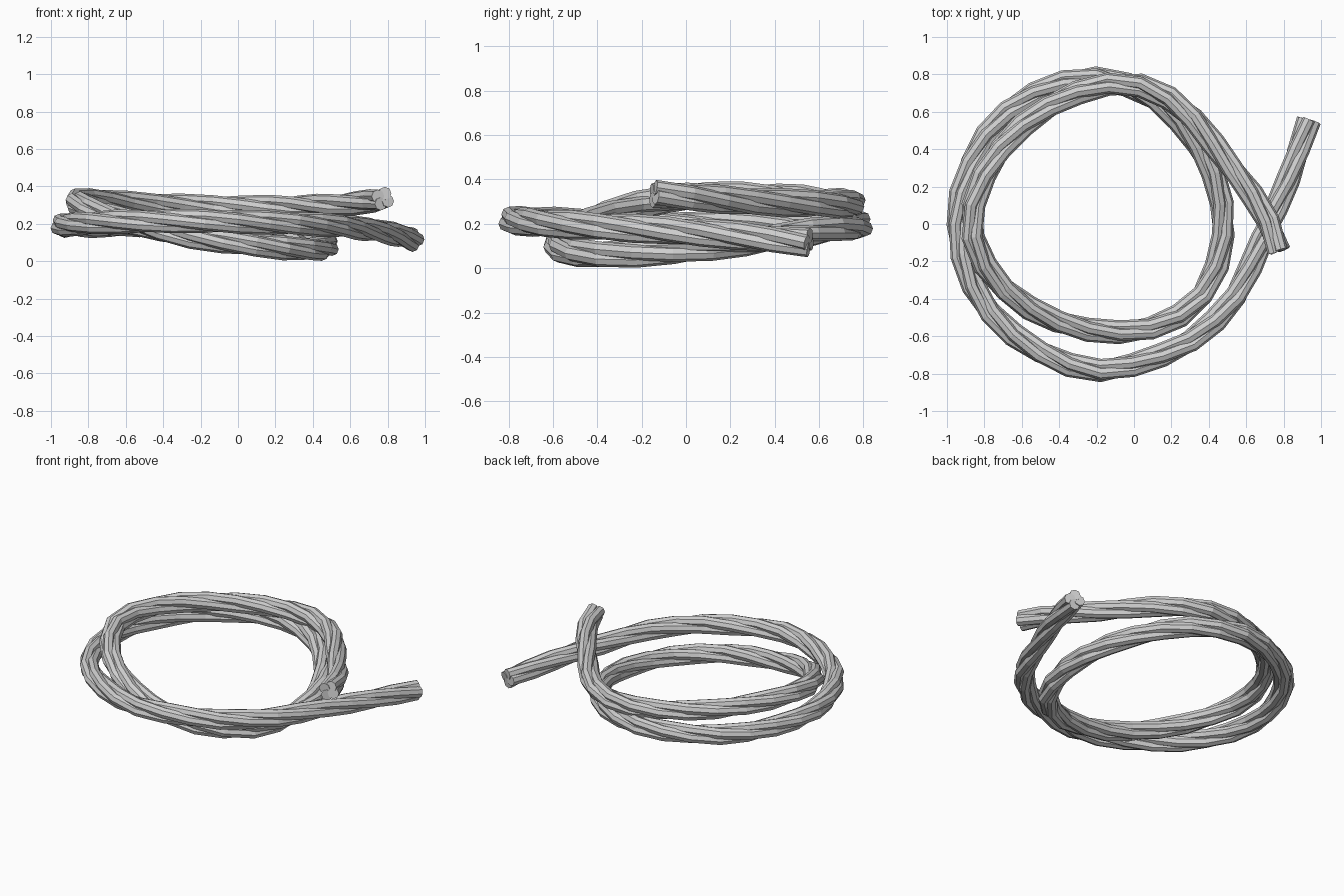
import bpy
import bmesh
from math import cos, sin, tau
from mathutils import Vector

cube = bpy.data.objects.get("Cube")
if cube:
    bpy.data.objects.remove(cube, do_unlink=True)

STRANDS = 4
SIDES = 8
STRAND_RADIUS = 0.035
LAY_RADIUS = 0.031
PITCH = -1.6
STEPS = 58
UP = Vector((0, 0, 1))

# Centre line of the coil, from the low loose end to the high loose end
PATH = [
    (.935, .555, .115), (.81, .2, .15), (.69, -.07, .17), (.57, -.34, .185),
    (.44, -.51, .195), (.2, -.68, .205), (-.24, -.78, .215), (-.69, -.555, .21),
    (-.91, -.2, .195), (-.915, .2, .19), (-.69, .59, .19), (-.27, .78, .195),
    (.11, .67, .18), (.38, .36, .13), (.48, 0, .085), (.38, -.36, .063),
    (.1, -.555, .085), (-.3, -.555, .14), (-.67, -.37, .24), (-.865, -.05, .315),
    (-.78, .3, .325), (-.5, .6, .305), (-.1, .752, .29), (.23, .645, .29),
    (.53, .29, .3), (.7, .05, .32), (.775, -.145, .335),
]


def spline(points, subdivisions=16):
    """Smooth curve through the points."""
    pts = [Vector(p) for p in points]
    pts = [2 * pts[0] - pts[1]] + pts + [2 * pts[-1] - pts[-2]]
    out = []
    for a, b, c, d in zip(pts, pts[1:], pts[2:], pts[3:]):
        for i in range(subdivisions):
            t = i / subdivisions
            out.append(b + (c - a) * t / 2
                       + (2 * a - 5 * b + 4 * c - d) * t * t / 2
                       + (3 * b - a - 3 * c + d) * t ** 3 / 2)
    return out + [pts[-2]]


def resample(points, steps):
    """Evenly spaced points along the curve, and its length."""
    dist = [0.0]
    for a, b in zip(points, points[1:]):
        dist.append(dist[-1] + (b - a).length)
    out, k = [], 0
    for i in range(steps + 1):
        target = dist[-1] * i / steps
        while k < len(points) - 2 and dist[k + 1] < target:
            k += 1
        t = (target - dist[k]) / (dist[k + 1] - dist[k])
        out.append(points[k].lerp(points[k + 1], t))
    return out, dist[-1]


def circles(points, radius, angles):
    """Rings of points around a path, kept upright along its whole length."""
    rings = []
    for i, centre in enumerate(points):
        tangent = (points[min(i + 1, STEPS)] - points[max(i - 1, 0)]).normalized()
        side = tangent.cross(UP).normalized()
        up = side.cross(tangent)
        rings.append([centre + radius * (side * cos(a) + up * sin(a)) for a in angles(i)])
    return rings


centres, length = resample(spline(PATH), STEPS)

steel = bpy.data.materials.new("grey_steel")
steel.use_nodes = True
grey = (0.62, 0.62, 0.62, 1)
steel.diffuse_color = grey
steel.node_tree.nodes["Principled BSDF"].inputs["Base Color"].default_value = grey


def make_strand(index):
    """One faceted strand wound around the centre line."""
    lay = circles(centres, LAY_RADIUS,
                  lambda i: [tau * (index / STRANDS + length * i / STEPS / PITCH)])
    hubs = [ring[0] for ring in lay]
    sections = circles(hubs, STRAND_RADIUS,
                       lambda i: [tau * s / SIDES for s in range(SIDES)])
    bm = bmesh.new()
    rings = [[bm.verts.new(p) for p in section] for section in sections]
    for lower, upper in zip(rings, rings[1:]):
        for s in range(SIDES):
            n = (s + 1) % SIDES
            bm.faces.new((lower[s], lower[n], upper[n], upper[s]))
    bm.faces.new(rings[0])
    bm.faces.new(rings[-1])
    bmesh.ops.recalc_face_normals(bm, faces=bm.faces)
    mesh = bpy.data.meshes.new(f"rope_strand_{index + 1}")
    bm.to_mesh(mesh)
    bm.free()
    mesh.materials.append(steel)
    obj = bpy.data.objects.new(mesh.name, mesh)
    bpy.context.scene.collection.objects.link(obj)


for strand in range(STRANDS):
    make_strand(strand)
